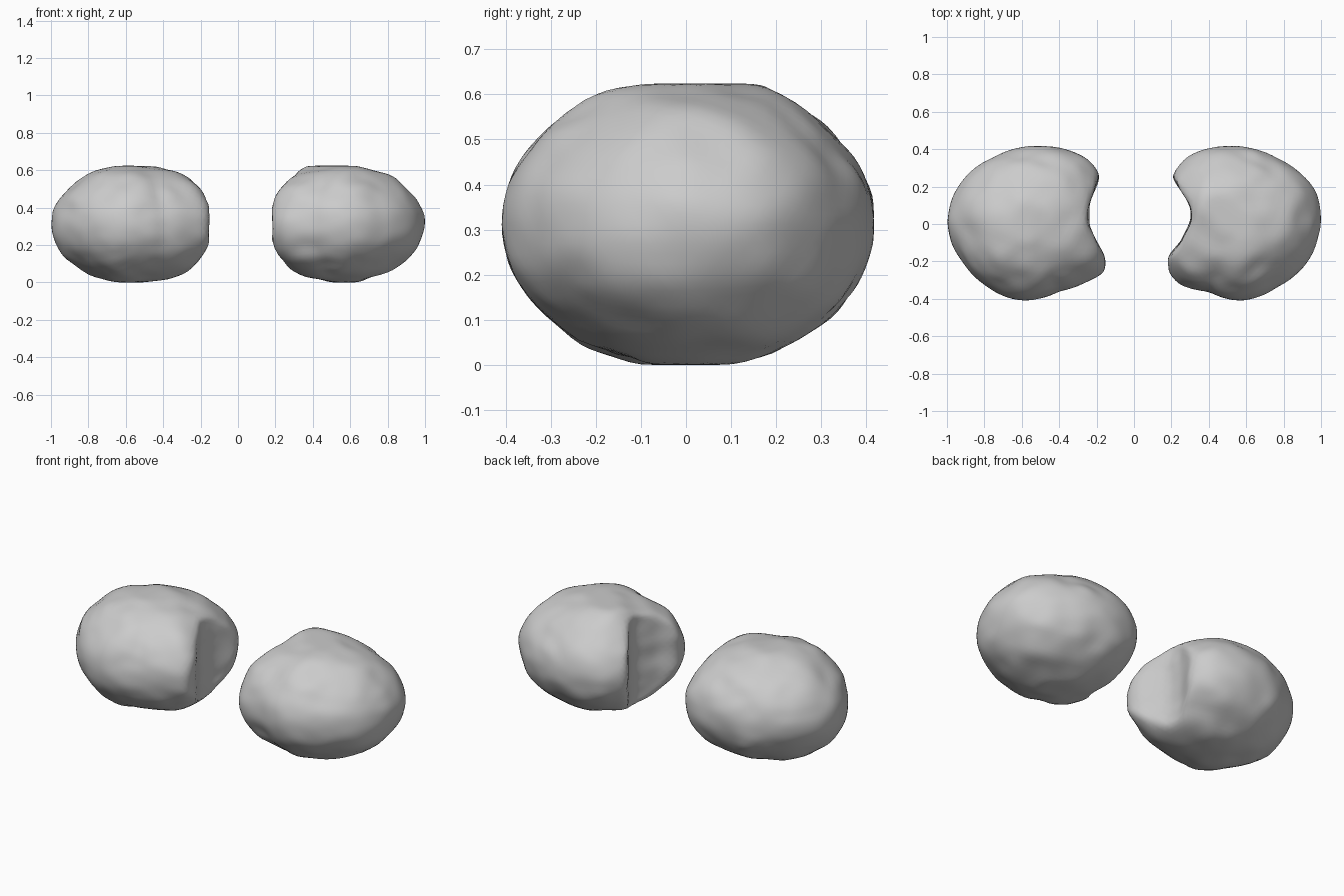
import bpy, bmesh, math
from mathutils import Vector, noise

if "Cube" in bpy.data.objects:
    bpy.data.objects.remove(bpy.data.objects["Cube"])

# Plan outlines (x, y) without the inner groove, counter-clockwise
LEFT = [(-0.10, 0.0), (-0.12, 0.15), (-0.18, 0.26), (-0.26, 0.36), (-0.38, 0.405), (-0.5, 0.417),
        (-0.75, 0.36), (-0.95, 0.18), (-1.0, 0.02), (-0.92, -0.2), (-0.77, -0.35),
        (-0.57, -0.41), (-0.4, -0.36), (-0.25, -0.31), (-0.15, -0.25), (-0.11, -0.15)]
RIGHT = [(1.0, 0.0), (0.97, 0.18), (0.77, 0.35), (0.6, 0.41), (0.43, 0.41), (0.28, 0.36),
         (0.2, 0.26), (0.15, 0.15), (0.13, 0.0), (0.14, -0.13), (0.18, -0.25), (0.24, -0.32),
         (0.4, -0.36), (0.58, -0.41), (0.78, -0.33), (0.93, -0.2)]
# Inner groove: (y, distance from the middle plane)
LEFT_GROOVE = [(-0.4, 0.1), (-0.25, 0.15), (-0.18, 0.15), (-0.1, 0.2), (0.0, 0.25),
               (0.1, 0.245), (0.26, 0.18), (0.4, 0.1)]
RIGHT_GROOVE = [(-0.4, 0.1), (-0.25, 0.18), (-0.17, 0.18), (-0.1, 0.25), (0.03, 0.31),
                (0.1, 0.3), (0.26, 0.2), (0.4, 0.1)]
TOP = 0.624


def lerp_table(table, t):
    if t <= table[0][0]:
        return table[0][1]
    for (a, va), (b, vb) in zip(table, table[1:]):
        if t <= b:
            return va + (vb - va) * (t - a) / (b - a)
    return table[-1][1]


def make_rock(name, outline, groove, side, offset):
    cx = 0.55 * side
    polar = sorted((math.atan2(y, x - cx), math.hypot(x - cx, y)) for x, y in outline)
    polar = ([(a - math.tau, r) for a, r in polar[-2:]] + polar
             + [(a + math.tau, r) for a, r in polar[:2]])
    bm = bmesh.new()
    bmesh.ops.create_icosphere(bm, subdivisions=5, radius=1)
    for v in bm.verts:
        d = v.co.copy()
        r = lerp_table(polar, math.atan2(d.y, d.x))
        # lumpy stone surface, calmer at the widest outline
        n = noise.noise(d * 2.6 + offset) * 0.035 + noise.noise(d * 5 + offset) * 0.02
        s = 1 + n * (0.4 + abs(d.z))
        x, y = cx + d.x * r * s, d.y * r * s
        z = TOP / 2 + d.z * 0.318 * s
        if side > 0 and d.z > 0:      # small hump on the top inner edge
            z += 0.05 * math.exp(-((x - 0.4) ** 2 + (y - 0.12) ** 2) / 0.012)
        # hollow out the inner side
        inner = lerp_table(groove, y) + 0.25 * n
        x = side * min(1.0, max(side * x, inner))
        v.co = (x, max(-0.413, min(0.417, y)), max(0.0, min(TOP, z)))
    # soften the groove edges
    for _ in range(2):
        bmesh.ops.smooth_vert(bm, verts=bm.verts, factor=0.4,
                              use_axis_x=True, use_axis_y=True, use_axis_z=True)
    me = bpy.data.meshes.new(name)
    bm.to_mesh(me)
    bm.free()
    for p in me.polygons:
        p.use_smooth = True
    ob = bpy.data.objects.new(name, me)
    bpy.context.collection.objects.link(ob)
    return ob


make_rock("left_stone", LEFT, LEFT_GROOVE, -1, Vector((3.1, 1.7, 0.4)))
make_rock("right_stone", RIGHT, RIGHT_GROOVE, 1, Vector((7.3, 2.9, 5.2)))
